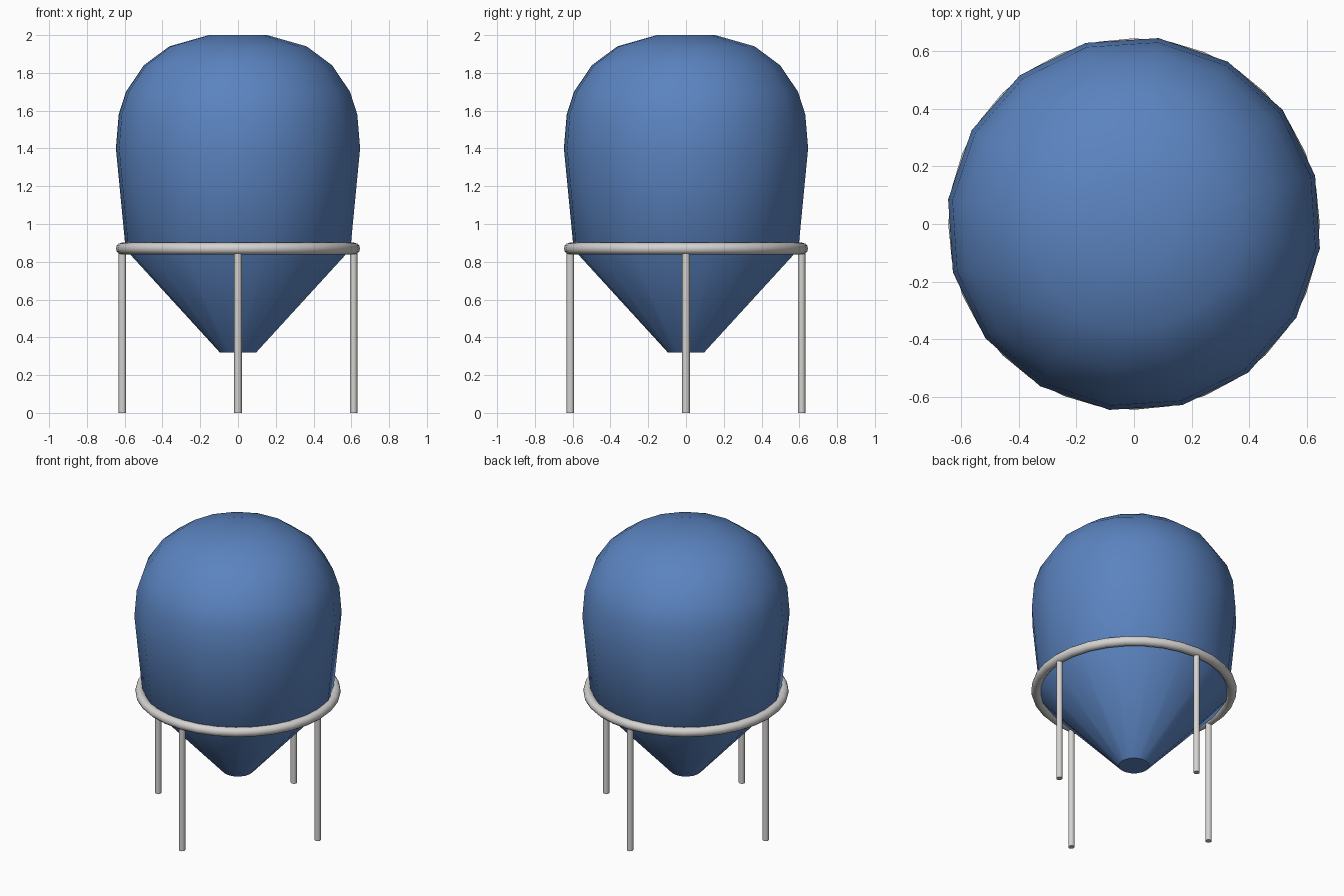
import bpy, bmesh, math

cube = bpy.data.objects.get("Cube")
if cube:
    bpy.data.objects.remove(cube, do_unlink=True)


def material(name, rgb):
    mat = bpy.data.materials.new(name)
    mat.use_nodes = True
    color = (*rgb, 1)
    mat.diffuse_color = color
    mat.node_tree.nodes["Principled BSDF"].inputs["Base Color"].default_value = color
    return mat


def finish(obj, name, mat, angle):
    obj.name = name
    obj.data.materials.clear()
    obj.data.materials.append(mat)
    bpy.ops.object.select_all(action='DESELECT')
    obj.select_set(True)
    bpy.context.view_layer.objects.active = obj
    bpy.ops.object.shade_smooth_by_angle(angle=math.radians(angle))
    return obj


def lathe(name, profile, sides, turn, mat):
    """Closed turned body from (radius, height) pairs, bottom to top."""
    bm = bmesh.new()
    rings = []
    for r, z in profile:
        angles = [turn + math.tau * i / sides for i in range(sides)]
        rings.append([bm.verts.new((r * math.cos(a), r * math.sin(a), z)) for a in angles])
    for low, high in zip(rings, rings[1:]):
        for i in range(sides):
            j = (i + 1) % sides
            bm.faces.new((low[i], low[j], high[j], high[i]))
    bm.faces.new(rings[0][::-1])
    bm.faces.new(rings[-1])
    mesh = bpy.data.meshes.new(name)
    bm.to_mesh(mesh)
    bm.free()
    obj = bpy.data.objects.new(name, mesh)
    bpy.context.collection.objects.link(obj)
    return finish(obj, name, mat, 40)


blue = material("tank_blue", (0.105, 0.23, 0.53))
steel = material("light_steel", (0.66, 0.65, 0.63))

# Tank: hopper cone, flaring wall and domed top
lathe("tank", [(0.097, 0.32), (0.60, 0.865), (0.652, 1.40), (0.637, 1.58),
               (0.598, 1.70), (0.503, 1.84), (0.367, 1.94), (0.155, 2.0)],
      16, math.radians(15), blue)

# Support ring around the joint of cone and wall
bpy.ops.mesh.primitive_torus_add(major_radius=0.615, minor_radius=0.031,
                                 major_segments=32, minor_segments=12,
                                 location=(0, 0, 0.87))
finish(bpy.context.object, "support_ring", steel, 60)

# Four legs under the ring
for i, side in enumerate(("left", "back", "right", "front")):
    a = i * math.pi / 2
    bpy.ops.mesh.primitive_cylinder_add(
        vertices=12, radius=0.02, depth=0.87,
        location=(0.612 * math.cos(a), 0.612 * math.sin(a), 0.435))
    finish(bpy.context.object, side + "_leg", steel, 40)
